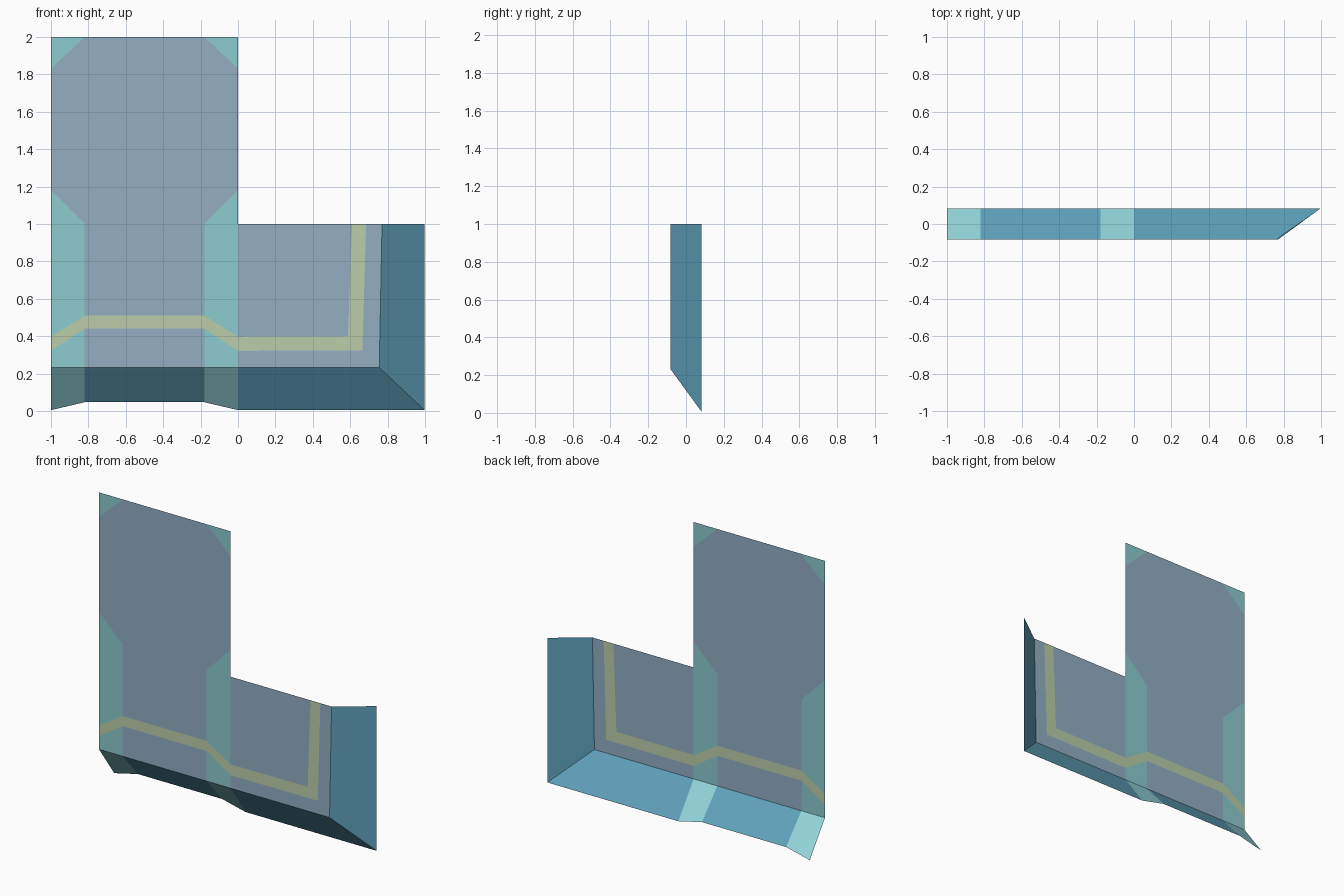
import bpy, bmesh

if "Cube" in bpy.data.objects:
    bpy.data.objects.remove(bpy.data.objects["Cube"])


def material(name, rgb, alpha=1.0):
    m = bpy.data.materials.new(name)
    lin = [((c / 255 + 0.055) / 1.055) ** 2.4 for c in rgb]
    m.diffuse_color = (*lin, alpha)
    m.use_nodes = True
    m.node_tree.nodes["Principled BSDF"].inputs["Base Color"].default_value = m.diffuse_color
    return m


BLUE, TEAL, YELLOW = 0, 1, 2
panel_mats = [material("glass grey blue", (147, 175, 196), 1.0),
              material("glass teal", (140, 204, 208), 1.0),
              material("glass yellow", (187, 206, 170), 1.0)]
skirt_mats = [material("skirt blue", (97, 164, 190)),
              material("skirt teal", (149, 216, 222))]

FRONT, BACK = -0.083, 0.083


def sheet(name, polys, mats):
    """Join coloured polygons (material, points) into one welded sheet."""
    bm = bmesh.new()
    for mat, pts in polys:
        f = bm.faces.new([bm.verts.new(p) for p in pts])
        f.material_index = mat
    bmesh.ops.remove_doubles(bm, verts=bm.verts[:], dist=0.0005)
    me = bpy.data.meshes.new(name)
    bm.to_mesh(me)
    bm.free()
    for m in mats:
        me.materials.append(m)
    ob = bpy.data.objects.new(name, me)
    bpy.context.collection.objects.link(ob)


def flat(mat, *pts):
    return mat, [(x, FRONT, z) for x, z in pts]


def both(mat, *pts):
    """Polygon plus its mirror image about the tower centre line x = -0.5."""
    return [flat(mat, *pts), flat(mat, *[(-1 - x, z) for x, z in reversed(pts)])]


L, I, Z0 = -1.0, -0.82, 0.233      # outer edge, inner edge, panel bottom
R = -1 - I

# Tower side columns: teal base, yellow stripe, teal, blue, teal top corner
panel = []
panel += both(TEAL, (L, Z0), (I, Z0), (I, 0.44), (L, 0.322))
panel += both(YELLOW, (L, 0.322), (I, 0.44), (I, 0.51), (L, 0.397))
panel += both(TEAL, (L, 0.397), (I, 0.51), (I, 1.0), (L, 1.18))
panel += both(BLUE, (L, 1.18), (I, 1.0), (I, 2.0), (L, 1.83))
panel += both(TEAL, (L, 1.83), (I, 2.0), (L, 2.0))

# Tower middle
for mat, lo, hi in ((BLUE, Z0, 0.44), (YELLOW, 0.44, 0.51), (BLUE, 0.51, 2.0)):
    panel.append(flat(mat, (I, lo), (R, lo), (R, hi), (I, hi)))

# Low wing: nested L-shaped bands around the inner field
rings = [[(0, Z0), (0.755, Z0), (0.77, 1)],
         [(0, 0.322), (0.665, 0.324), (0.685, 1)],
         [(0, 0.397), (0.588, 0.4), (0.61, 1)]]
for mat, a, b in ((BLUE, rings[0], rings[1]), (YELLOW, rings[1], rings[2])):
    for i in (0, 1):
        panel.append(flat(mat, a[i], a[i + 1], b[i + 1], b[i]))
panel.append(flat(BLUE, *rings[2], (0, 1)))
sheet("front_panel", panel, panel_mats)

# Skirt sloping back from the bottom and right panel edges
path = [(L, Z0, L, 0.005), (I, Z0, I, 0.047), (R, Z0, R, 0.047),
        (0, Z0, 0, 0.005), (0.755, Z0, 0.997, 0.005), (0.77, 1, 0.997, 1)]
skirt = []
for mat, a, b in zip((TEAL, BLUE, TEAL, BLUE, BLUE), path, path[1:]):
    skirt.append((mat, [(a[0], FRONT, a[1]), (a[2], BACK, a[3]),
                        (b[2], BACK, b[3]), (b[0], FRONT, b[1])]))
sheet("sloped_skirt", skirt, skirt_mats)
